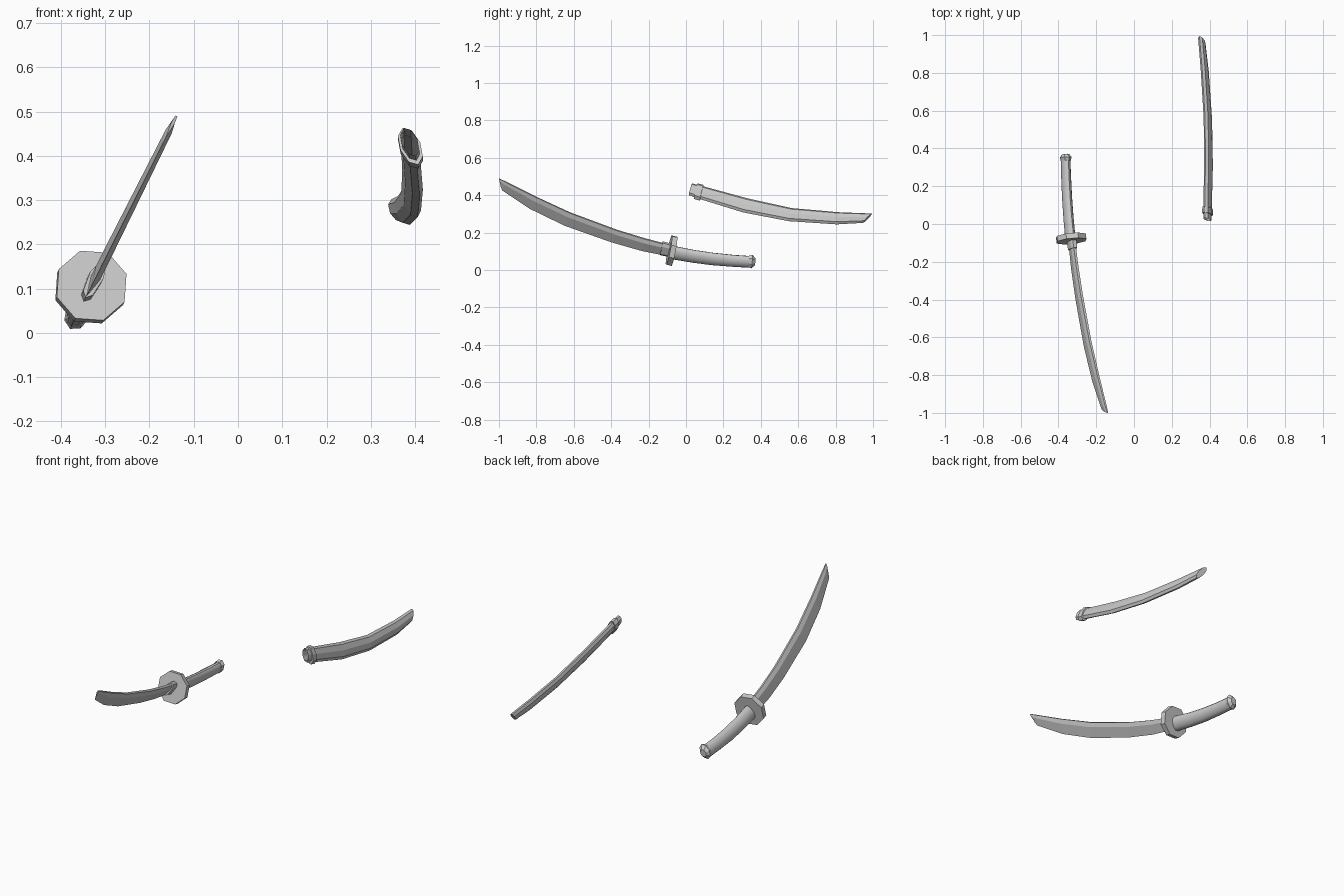
import bpy, bmesh
from math import cos, sin, tau, radians
from mathutils import Vector


def plane(a, b, k):
    """Tilted plane x = a + b*y + k*z; v is the offset along its normal."""
    n = Vector((1, 0, -k)).normalized()
    return lambda y, z, v: Vector((a + b * y + k * z, y, z)) + n * v


def polygon(n):
    return [(sin(tau * i / n), cos(tau * i / n)) for i in range(n)]


def loft(name, place, section, stations, start=True, end=True, smooth=False):
    """Stations: (top y, top z, bottom y, bottom z, half thickness)."""
    bm = bmesh.new()
    rings = []
    for ty, tz, by, bz, half in stations:
        ring = []
        for v, t in section:
            f = (t + 1) / 2
            ring.append(bm.verts.new(place(by + (ty - by) * f, bz + (tz - bz) * f, v * half)))
        rings.append(ring)
    n = len(section)
    for r, s in zip(rings, rings[1:]):
        for i in range(n):
            j = (i + 1) % n
            bm.faces.new((r[i], r[j], s[j], s[i]))
    if start:
        bm.faces.new(rings[0][::-1])
    if end:
        bm.faces.new(rings[-1])
    bmesh.ops.recalc_face_normals(bm, faces=bm.faces)
    mesh = bpy.data.meshes.new(name)
    bm.to_mesh(mesh)
    bm.free()
    ob = bpy.data.objects.new(name, mesh)
    bpy.context.collection.objects.link(ob)
    if smooth:
        bpy.ops.object.select_all(action='DESELECT')
        ob.select_set(True)
        bpy.context.view_layer.objects.active = ob
        bpy.ops.object.shade_smooth_by_angle(angle=radians(40))
    return ob


sword = plane(-0.384, 0, 0.5)
scabbard = plane(0.563, -0.096, -0.4)

# Blade: flat spine, side ridges, sharp lower edge
blade_section = [(0.6, 1), (1, 0.4), (0, -1), (-1, 0.4), (-0.6, 1)]
loft("blade", sword, blade_section, [
    (-0.08, 0.131, -0.093, 0.073, 0.011),
    (-0.22, 0.167, -0.242, 0.103, 0.011),
    (-0.37, 0.213, -0.396, 0.147, 0.011),
    (-0.62, 0.306, -0.650, 0.237, 0.010),
    (-0.81, 0.394, -0.835, 0.327, 0.009),
    (-0.955, 0.467, -0.982, 0.425, 0.008),
    (-1.0, 0.49, -0.99, 0.442, 0.004)])

# Collar at the blade root
loft("blade_collar", sword, [(0.6, 1), (1, 0.5), (0.7, -0.7), (0, -1), (-0.7, -0.7), (-1, 0.5), (-0.6, 1)], [
    (-0.07, 0.134, -0.085, 0.068, 0.017),
    (-0.125, 0.149, -0.14, 0.080, 0.017)])

# Octagonal guard
loft("guard", sword, polygon(8), [
    (-0.073, 0.181, -0.109, 0.033, 0.083),
    (-0.045, 0.174, -0.081, 0.026, 0.083)])

# Curved grip
loft("grip", sword, polygon(12), [
    (-0.06, 0.127, -0.075, 0.058, 0.024),
    (0.04, 0.107, 0.028, 0.041, 0.024),
    (0.147, 0.091, 0.137, 0.027, 0.024),
    (0.25, 0.080, 0.243, 0.019, 0.024),
    (0.35, 0.073, 0.345, 0.013, 0.023)], smooth=True)

# Faceted pommel cap
loft("pommel", sword, polygon(8), [
    (0.338, 0.077, 0.333, 0.015, 0.025),
    (0.356, 0.082, 0.350, 0.009, 0.029),
    (0.372, 0.062, 0.368, 0.025, 0.018)])

# Scabbard: open mouth, slanted closed end
loft("scabbard_body", scabbard, polygon(8), [
    (0.032, 0.463, 0.015, 0.400, 0.018),
    (0.094, 0.447, 0.075, 0.379, 0.018),
    (0.33, 0.383, 0.305, 0.308, 0.018),
    (0.565, 0.331, 0.550, 0.261, 0.018),
    (0.815, 0.309, 0.807, 0.244, 0.018),
    (0.995, 0.302, 0.945, 0.252, 0.017)], start=False)

# Raised band around the scabbard mouth
loft("scabbard_band", scabbard, polygon(8), [
    (0.061, 0.455, 0.045, 0.392, 0.018),
    (0.063, 0.463, 0.042, 0.380, 0.024),
    (0.094, 0.455, 0.073, 0.371, 0.024),
    (0.092, 0.447, 0.076, 0.379, 0.018)], start=False, end=False)
